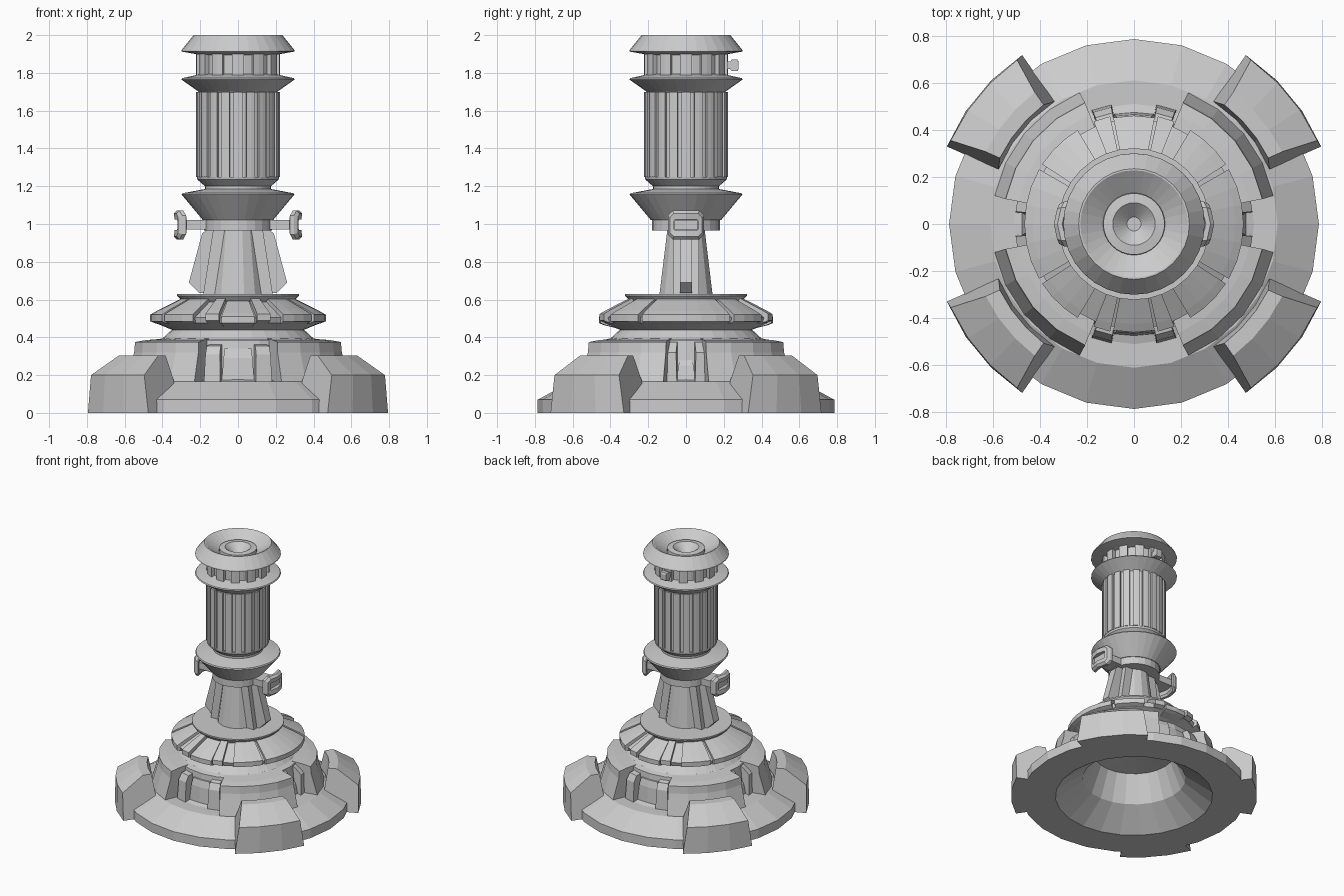
import bpy, bmesh
from math import sin, cos, pi, radians, sqrt

DIAG = [39.5, 140.5, 219.5, 320.5]


def finish(name, bm):
    bmesh.ops.remove_doubles(bm, verts=bm.verts, dist=1e-5)
    bmesh.ops.recalc_face_normals(bm, faces=bm.faces)
    me = bpy.data.meshes.new(name)
    bm.to_mesh(me)
    bm.free()
    ob = bpy.data.objects.new(name, me)
    bpy.context.collection.objects.link(ob)
    return ob


def lathe(name, profile, segs, closed=False):
    """Revolve (r, z) points round z; open profiles get end caps."""
    bm = bmesh.new()
    rings = [[bm.verts.new((r * cos(2*pi*i/segs), r * sin(2*pi*i/segs), z))
              for i in range(segs)] for r, z in profile]
    pairs = list(zip(rings, rings[1:]))
    if closed:
        pairs.append((rings[-1], rings[0]))
    else:
        bm.faces.new(rings[0])
        bm.faces.new(rings[-1])
    for a, b in pairs:
        for i in range(segs):
            j = (i + 1) % segs
            bm.faces.new((a[i], a[j], b[j], b[i]))
    return finish(name, bm)


def sectors(name, centres, profile, steps=1):
    """Arc blocks: closed profile of (r, z, half angle) at each centre angle."""
    bm = bmesh.new()
    for c in centres:
        cuts = []
        for k in range(steps + 1):
            t = 2 * k / steps - 1
            cuts.append([bm.verts.new((r * cos(radians(c + h*t)),
                                       r * sin(radians(c + h*t)), z))
                         for r, z, h in profile])
        n = len(profile)
        bm.faces.new(cuts[0])
        bm.faces.new(cuts[-1])
        for a, b in zip(cuts, cuts[1:]):
            for i in range(n):
                j = (i + 1) % n
                bm.faces.new((a[i], a[j], b[j], b[i]))
    return finish(name, bm)


def slab(name, outline, depth, sides=(1, -1)):
    """Extrude an (x, z) outline over +-depth in y, mirrored in x."""
    bm = bmesh.new()
    for s in sides:
        a = [bm.verts.new((s*x, -depth, z)) for x, z in outline]
        b = [bm.verts.new((s*x, depth, z)) for x, z in outline]
        bm.faces.new(a)
        bm.faces.new(b)
        for i in range(len(a)):
            j = (i + 1) % len(a)
            bm.faces.new((a[i], a[j], b[j], b[i]))
    return finish(name, bm)


# Base disc, hollow underneath
lathe("base_disc", [(0.55, 0), (0.785, 0), (0.785, 0.07), (0.61, 0.165), (0.51, 0.165),
                    (0.46, 0.18), (0.44, 0.385), (0.40, 0.395), (0.2, 0.395),
                    (0.05, 0.37), (0.28, 0.34), (0.36, 0.14)], 24, True)

# Four feet
sectors("feet", DIAG, [(0.62, 0.0, 17.5), (0.86, 0.0, 17), (0.855, 0.2, 15),
                       (0.70, 0.305, 13.5), (0.635, 0.305, 13.3), (0.62, 0.165, 17.5)], 3)

# Drum quadrants with gaps at front, back and sides
sectors("drum_quadrants", DIAG, [(0.43, 0.16, 28), (0.605, 0.16, 28), (0.56, 0.32, 28.5),
                                 (0.555, 0.375, 28.5), (0.50, 0.385, 28.5),
                                 (0.38, 0.395, 28.5), (0.38, 0.3, 28)], 4)

# Boxes and posts in the drum gaps
sectors("gap_boxes", [90, 270], [(0.40, 0.16, 10.5), (0.475, 0.16, 10.5), (0.465, 0.29, 9.5),
                                 (0.45, 0.34, 9), (0.40, 0.35, 8.5)], 2)
sectors("gap_boxes_side", [0, 180], [(0.40, 0.16, 6), (0.48, 0.16, 6), (0.465, 0.25, 5),
                                     (0.45, 0.28, 4), (0.40, 0.29, 4)], 1)
sectors("gap_posts", [74.5, 105.5, 254.5, 285.5],
        [(0.42, 0.16, 5), (0.515, 0.16, 5), (0.505, 0.31, 4.5), (0.48, 0.355, 4.5),
         (0.42, 0.365, 4.5)])
sectors("gap_posts_side", [8.5, -8.5, 171.5, 188.5],
        [(0.42, 0.16, 3), (0.505, 0.16, 3), (0.505, 0.32, 2.5), (0.45, 0.37, 2.5),
         (0.42, 0.38, 2.5)])

# Turntable ring with raised panels and tabs
lathe("turntable", [(0.41, 0.385), (0.35, 0.44), (0.435, 0.475), (0.445, 0.505),
                    (0.29, 0.59)], 32)
panel = [(0.38, 0.46), (0.44, 0.475), (0.465, 0.485), (0.465, 0.52), (0.43, 0.54),
         (0.30, 0.605), (0.28, 0.57)]
sectors("ring_panels", [46, 134, 226, 314], [(r, z, 13) for r, z in panel], 3)
sectors("ring_panels_side", [0, 180], [(r, z, 30) for r, z in panel], 6)
sectors("ring_panels_end", [90, 270], [(r - 0.005, z - 0.01, 11) for r, z in panel], 2)
sectors("ring_tabs", [73, 107, 253, 287], [(r + 0.003, z + 0.004, 4.5) for r, z in panel])

# Collar plate
lathe("collar", [(0.28, 0.56), (0.29, 0.585), (0.322, 0.62), (0.322, 0.63)], 32)

# Neck core with side fins
lathe("neck_core", [(0.145, 0.62), (0.10, 0.98)], 14)
slab("neck_cheeks", [(0, 0.62), (0.185, 0.62), (0.13, 0.98), (0, 0.98)], 0.07)
slab("neck_fins", [(0.05, 0.63), (0.205, 0.635), (0.26, 0.69), (0.19, 0.95), (0.15, 0.98),
                   (0.05, 0.98)], 0.032)

# Belt, arms and curved clip frames
lathe("belt", [(0.18, 0.965), (0.18, 1.03)], 24)
slab("arms", [(0.10, 0.97), (0.31, 0.97), (0.31, 1.02), (0.10, 1.02)], 0.06)
bm = bmesh.new()
for s in (1, -1):
    def loop(rad, hy, hz, c):
        pts = [(hy, hz-c), (hy-c, hz), (0, hz), (c-hy, hz), (-hy, hz-c),
               (-hy, c-hz), (c-hy, -hz), (0, -hz), (hy-c, -hz), (hy, c-hz)]
        return [bm.verts.new((s * (rad - 3.2*y*y), y, 0.995 + z)) for y, z in pts]
    loops = [loop(0.300, 0.065, 0.028, 0.006), loop(0.295, 0.085, 0.06, 0.02),
             loop(0.305, 0.095, 0.076, 0.025), loop(0.325, 0.095, 0.076, 0.025),
             loop(0.34, 0.085, 0.06, 0.02), loop(0.335, 0.065, 0.028, 0.006)]
    for k in range(6):
        a, b = loops[k], loops[(k + 1) % 6]
        for i in range(10):
            j = (i + 1) % 10
            bm.faces.new((a[i], a[j], b[j], b[i]))
finish("clip_frames", bm)

# Lower flare and grip seat
lathe("lower_flare", [(0.185, 1.02), (0.298, 1.155), (0.293, 1.163), (0.175, 1.185),
                      (0.175, 1.20), (0.215, 1.235), (0.218, 1.25)], 32)

# Ribbed grip
lathe("grip_core", [(0.206, 1.25), (0.206, 1.71)], 40)
sectors("grip_ribs", [18 * i for i in range(20)],
        [(0.19, 1.25, 6), (0.222, 1.25, 6), (0.222, 1.70, 6), (0.19, 1.70, 6)], 2)

# Upper flare, slotted section and blocks
lathe("upper_flare", [(0.20, 1.69), (0.215, 1.705), (0.30, 1.765), (0.295, 1.772),
                      (0.215, 1.79), (0.19, 1.795)], 32)
lathe("slot_core", [(0.195, 1.78), (0.195, 1.91)], 32)
sectors("slot_blocks", [30 * i for i in range(12)],
        [(0.18, 1.785, 8), (0.222, 1.785, 8), (0.222, 1.905, 8), (0.18, 1.905, 8)], 2)

# Button at the back
sectors("button", [90], [(0.19, 1.82, 7), (0.235, 1.82, 5), (0.243, 1.81, 7), (0.272, 1.81, 6),
                         (0.278, 1.82, 5), (0.278, 1.86, 5), (0.272, 1.87, 6),
                         (0.243, 1.87, 7), (0.235, 1.86, 5), (0.19, 1.86, 7)], 2)

# Cap with dished top and emitter ring
lathe("cap", [(0.20, 1.895), (0.225, 1.90), (0.30, 1.913), (0.298, 1.922), (0.235, 2.0),
              (0.228, 2.0), (0.132, 1.935), (0.13, 1.96), (0.09, 1.965),
              (0.03, 1.91)], 32)
